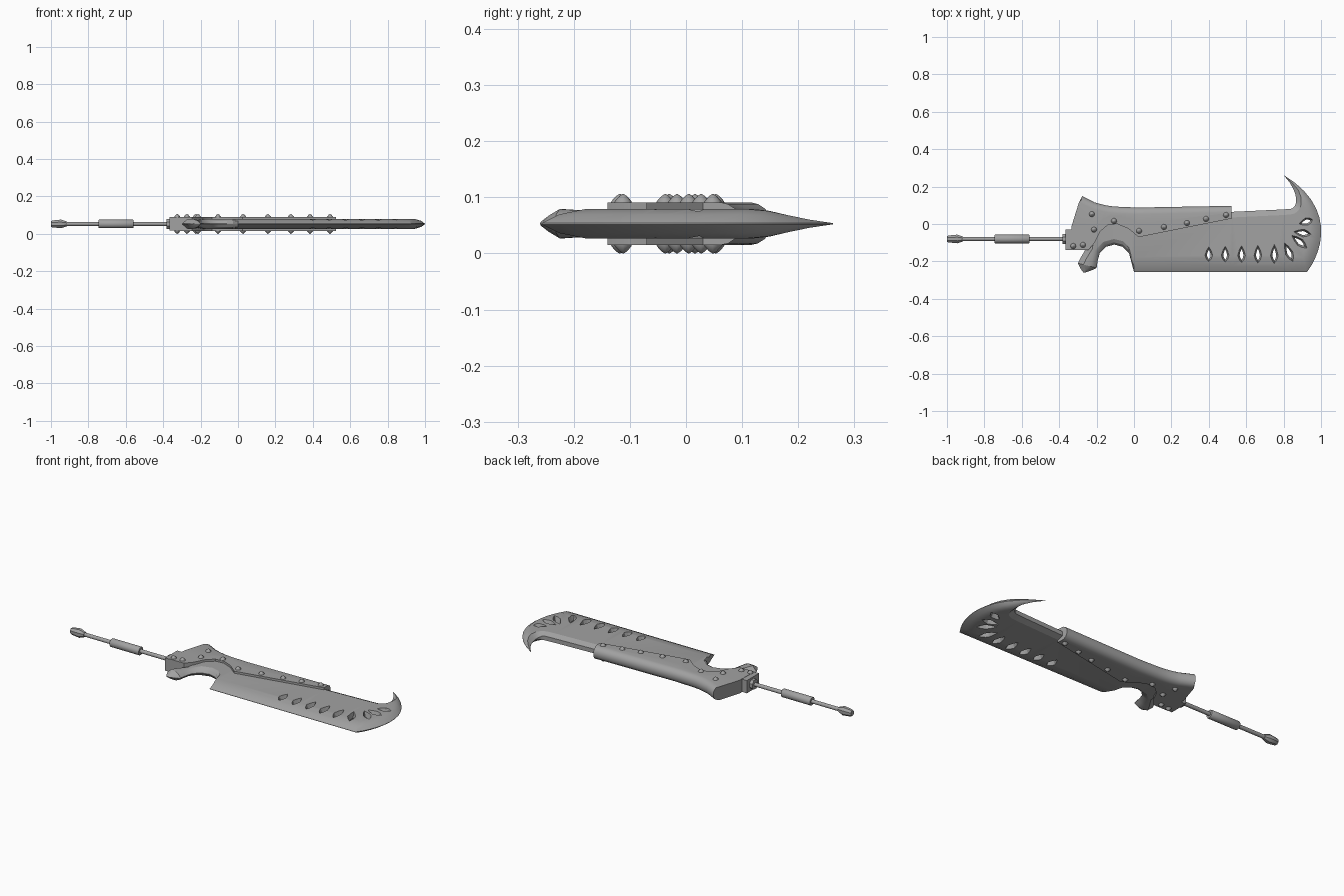
import bpy, bmesh, math
from mathutils import Vector, Matrix

if "Cube" in bpy.data.objects:
    bpy.data.objects.remove(bpy.data.objects["Cube"])

ZC = 0.053          # mid plane of the weapon
AXIS_Y = -0.08      # handle axis
H = 0.026           # blade half thickness
G = 0.038           # guard half thickness

steel = bpy.data.materials.new("grey_steel")
steel.diffuse_color = (0.36, 0.36, 0.36, 1)
steel.use_nodes = True
steel.node_tree.nodes["Principled BSDF"].inputs["Base Color"].default_value = steel.diffuse_color


def smooth(ob, angle):
    bpy.ops.object.select_all(action='DESELECT')
    ob.select_set(True)
    bpy.context.view_layer.objects.active = ob
    bpy.ops.object.shade_smooth_by_angle(angle=math.radians(angle))


def finish(name, bm, angle=30):
    bmesh.ops.recalc_face_normals(bm, faces=bm.faces[:])
    me = bpy.data.meshes.new(name)
    bm.to_mesh(me)
    bm.free()
    ob = bpy.data.objects.new(name, me)
    bpy.context.collection.objects.link(ob)
    me.materials.append(steel)
    if angle:
        smooth(ob, angle)
    return ob


def loft(bm, rings):
    """Skin a row of closed rings and cap both ends."""
    vs = [[bm.verts.new(p) for p in r] for r in rings]
    n = len(vs[0])
    for a, b in zip(vs, vs[1:]):
        for i in range(n):
            j = (i + 1) % n
            bm.faces.new((a[i], a[j], b[j], b[i]))
    bm.faces.new(vs[0])
    bm.faces.new(vs[-1])


def mirrored_ring(pts):
    """Upper half section (x, y, half thickness) -> closed ring about the mid plane."""
    return ([(x, y, ZC + h) for x, y, h in pts] +
            [(x, y, ZC - h) for x, y, h in reversed(pts)])


def bezier(a, b, c, d, t):
    a, b, c, d = map(Vector, (a, b, c, d))
    u = 1 - t
    return a * u**3 + b * (3 * u * u * t) + c * (3 * u * t * t) + d * t**3


def blade_ring(edge, back, bevel):
    """Sharp at the edge, flat in the middle, thinner and blunt at the back."""
    o, i = Vector(edge), Vector(back)
    L = (i - o).length
    u = (i - o) / L
    s = min(1, L / .1)
    w, w2 = min(bevel, L * .48), min(.03, L * .45)
    e = max(.001, .012 * min(1, (L - .1) / .15))
    prof = [(0, .001), (w * .4, H * .64 * s), (w, H * s), (L - w2, H * s), (L, e)]
    return mirrored_ring([(*(o + u * d), h) for d, h in prof])


# --- blade: fang, finger notch arc, straight body, curved hook
rings = [blade_ring((-.258, -.258), (-.270, -.260), .04),
         blade_ring((-.232, -.250), (-.285, -.240), .04),
         blade_ring((-.200, -.235), (-.300, -.210), .04)]
notch_backs = [(-.285, -.18), (-.25, -.12), (-.22, 0), (-.12, .05),
               (-.06, .05), (-.03, .05), (-.015, .05)]
for k, back in enumerate(notch_backs):
    a = math.pi * (1 - k / 6)
    rings.append(blade_ring((-.105 + .09 * math.cos(a), -.2 + .09 * math.sin(a)), back, .03))
for x, top in ((0, .05), (.525, .065), (.8, .078)):
    rings.append(blade_ring((x, -.257), (x, top), .08))
for k in range(13):
    t = k / 12
    rings.append(blade_ring(
        bezier((.925, -.257), (1.02, -.13), (1.07, .10), (.80, .262), t),
        bezier((.835, .081), (.88, .085), (.885, .17), (.803, .258), t ** 1.8), .08))
bm = bmesh.new()
loft(bm, rings)
blade = finish("blade", bm, 0)

# --- leaf shaped holes with sloping walls: x, y, angle, half length
holes = [(.40 + .0875 * k, -.163, -90, .042 + .003 * k) for k in range(5)]
holes += [(.828, -.152, -66, .056), (.884, -.095, -40, .054),
          (.901, -.048, -8, .048), (.920, .012, 18, .040)]
leaf = [(-1, 0), (-.5, .6), (.1, 1), (.6, .65), (1, 0), (.6, -.65), (.1, -1), (-.5, -.6)]
bm = bmesh.new()
for x, y, ang, half in holes:
    m = Matrix.Translation((x, y, ZC)) @ Matrix.Rotation(math.radians(ang), 4, 'Z')
    loft(bm, [[m @ Vector((px * half * k, py * .021 * kw, z)) for px, py in leaf]
              for z, k, kw in ((-.03, 1.04, 1.05), (0, .62, .5), (.03, 1.04, 1.05))])
cutter = finish("hole_cutter", bm, 0)
cutter.hide_render = True
mod = blade.modifiers.new("holes", 'BOOLEAN')
mod.operation = 'DIFFERENCE'
mod.solver = 'EXACT'
mod.object = cutter
bpy.context.view_layer.objects.active = blade
bpy.ops.object.modifier_apply(modifier=mod.name)
bpy.data.objects.remove(cutter)
smooth(blade, 25)

# --- guard sheath: lower and spine points, rounded along the spine
guard_sections = [
    ((-.335, -.140), (-.278, .150)), ((-.245, -.140), (-.212, .116)),
    ((-.210, -.100), (-.180, .107)), ((-.180, -.040), (-.150, .100)),
    ((-.140, -.005), (-.120, .095)), ((-.090, .000), (-.080, .092)),
    ((-.030, -.025), (-.030, .090)), ((.025, -.070), (.025, .088)),
    ((.525, .030), (.520, .097)),
]
rings = []
for n, (l, s) in enumerate(guard_sections):
    l, s = Vector(l), Vector(s)
    L = (s - l).length
    bulge = -.024 if n == 0 else 0      # the butt end bows outward
    prof = [(0, G, 0), (L * .45, G, bulge), (L - .035, G, bulge * .4),
            (L - .022, G * .92, 0), (L - .009, G * .7, 0), (L, G * .3, 0)]
    rings.append(mirrored_ring([(*(l.lerp(s, d / L) + Vector((b, 0))), h) for d, h, b in prof]))
bm = bmesh.new()
loft(bm, rings)
finish("guard_sheath", bm, 35)

# --- collar block between guard and handle
bm = bmesh.new()
bmesh.ops.create_cube(bm, size=1, matrix=Matrix.Translation((-.3225, -.085, ZC)) @
                      Matrix.Diagonal((.085, .11, .073, 1)))
finish("collar", bm, 0)


# --- turned handle parts along x
def turned(name, profile, sides):
    bm = bmesh.new()
    angles = [2 * math.pi * (k + .5) / sides for k in range(sides)]
    loft(bm, [[(x, AXIS_Y + r * math.cos(a), ZC + r * math.sin(a)) for a in angles]
              for x, r in profile])
    finish(name, bm, 35)


turned("handle_socket", [(-.383, .028), (-.355, .030)], 8)
turned("handle_rod", [(-.93, .011), (-.36, .011)], 12)
turned("handle_grip", [(-.745, .022), (-.742, .024), (-.563, .024), (-.56, .022)], 12)
turned("pommel", [(-1, .016), (-.992, .020), (-.945, .025), (-.915, .014)], 8)

# --- pointed rivets on both faces of the guard
rivets = [(-.225, .053), (-.107, .016), (-.214, -.030), (-.325, -.118), (-.273, -.112),
          (.027, -.037), (.160, -.016), (.283, .005), (.385, .027), (.492, .048)]
bm = bmesh.new()
for x, y in rivets:
    for side in (1, -1):
        loft(bm, [[(x + r * math.cos(a), y + r * math.sin(a), ZC + side * h)
                   for a in [math.pi * k / 4 for k in range(8)]]
                  for h, r in ((.034, .016), (.040, .015), (.049, .007), (.053, .001))])
finish("rivets", bm, 40)
